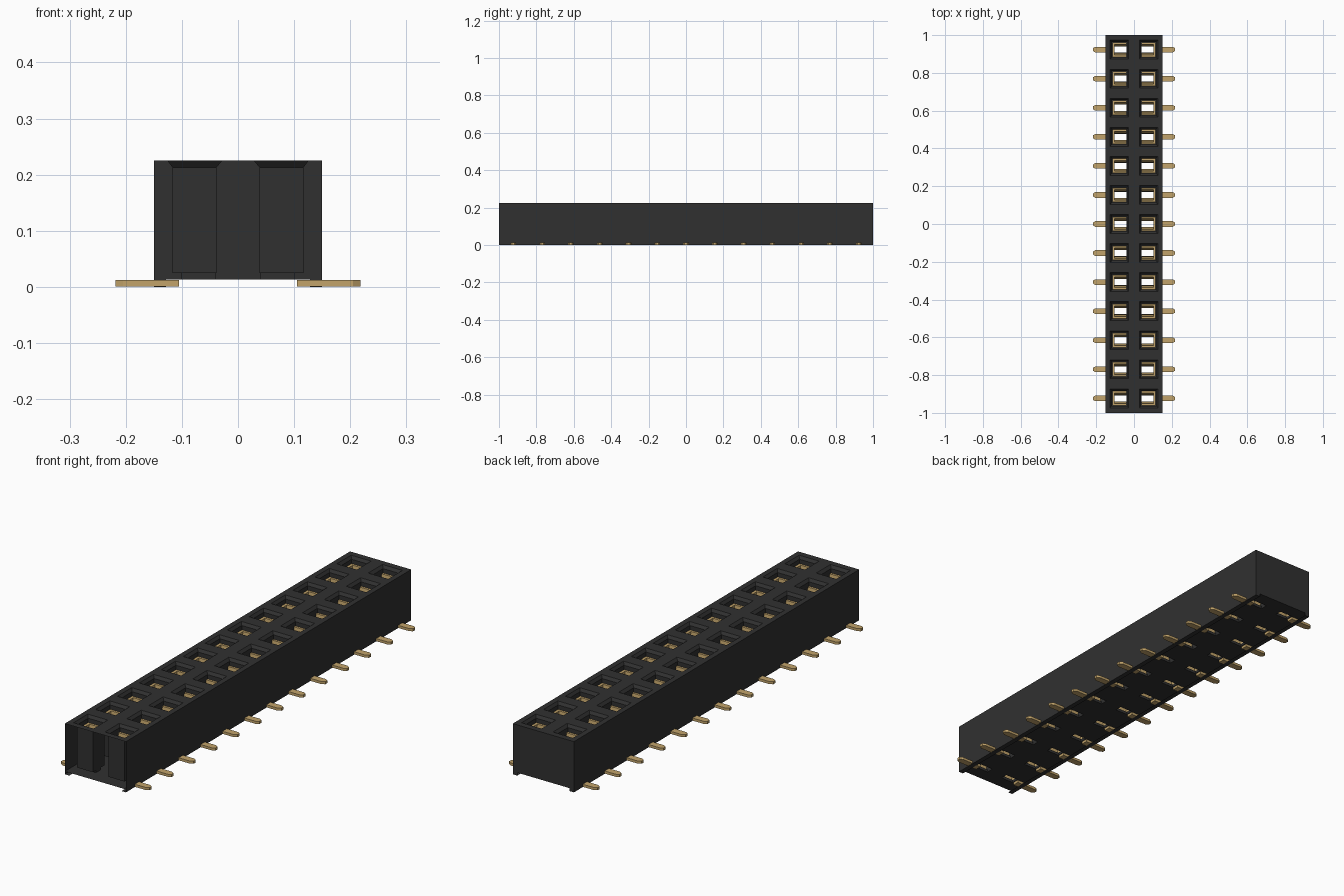
import bpy, bmesh

cube = bpy.data.objects.get("Cube")
if cube:
    bpy.data.objects.remove(cube)


def material(name, color):
    m = bpy.data.materials.new(name)
    m.use_nodes = True
    m.diffuse_color = color
    m.node_tree.nodes["Principled BSDF"].inputs["Base Color"].default_value = color
    return m


BLACK = material("black plastic", (0.03, 0.03, 0.03, 1))
GOLD = material("gold plating", (0.54, 0.37, 0.145, 1))

ROWS, PITCH = 13, 2 / 13
YS = [(i - (ROWS - 1) / 2) * PITCH for i in range(ROWS)]
SIDES = (-1, 1)
W, L, TOP, FLOOR = 0.15, 1.0, 0.225, 0.013


def finish(bm, name, mat, recalc=False):
    bmesh.ops.remove_doubles(bm, verts=bm.verts, dist=1e-5)
    if recalc:
        bmesh.ops.recalc_face_normals(bm, faces=bm.faces)
    me = bpy.data.meshes.new(name)
    bm.to_mesh(me)
    bm.free()
    me.materials.append(mat)
    ob = bpy.data.objects.new(name, me)
    bpy.context.collection.objects.link(ob)
    return ob


def face(bm, pts):
    return bm.faces.new([bm.verts.new(p) for p in pts])


def rect(x0, x1, y0, y1, z):
    return [(x0, y0, z), (x1, y0, z), (x1, y1, z), (x0, y1, z)]


def sheet(bm, z, xin, xout, hy, up):
    """Flat sheet with a rectangular hole at every socket."""
    xs = [-W, -xout, -xin, xin, xout, W]
    ys = [-L] + [y + s * hy for y in YS for s in SIDES] + [L]
    for i in range(len(xs) - 1):
        for j in range(len(ys) - 1):
            if i in (1, 3) and j % 2 == 1:
                continue
            p = rect(xs[i], xs[i + 1], ys[j], ys[j + 1], z)
            face(bm, p if up else p[::-1])


def prism(bm, outline, axis, a, b):
    """Extrude a 2D outline along an axis ('y' or 'z') from a to b."""
    def at(p, t):
        return (p[0], t, p[1]) if axis == 'y' else (p[0], p[1], t)
    n = len(outline)
    lo = [bm.verts.new(at(p, a)) for p in outline]
    hi = [bm.verts.new(at(p, b)) for p in outline]
    bm.faces.new(lo[::-1])
    bm.faces.new(hi)
    for i in range(n):
        k = (i + 1) % n
        bm.faces.new((lo[i], lo[k], hi[k], hi[i]))


# Housing: thin shell, open at the front end
bm = bmesh.new()
sheet(bm, TOP, 0.028, 0.126, 0.05, True)
sheet(bm, FLOOR, 0.04, 0.102, 0.016, False)
face(bm, [(W, -L, 0), (W, L, 0), (W, L, TOP), (W, -L, TOP)])
face(bm, [(-W, L, 0), (-W, -L, 0), (-W, -L, TOP), (-W, L, TOP)])
face(bm, [(W, L, FLOOR), (-W, L, FLOOR), (-W, L, TOP), (W, L, TOP)])

# Narrow feet along both long sides
for s in SIDES:
    x0, x1 = sorted((s * 0.128, s * W))
    face(bm, rect(x0, x1, -L, L, 0)[::-1])
    face(bm, [(x1, L, 0), (x0, L, 0), (x0, L, FLOOR), (x1, L, FLOOR)])

# Sockets: chamfered mouth, straight walls, slotted floor
RINGS = [(0.028, 0.126, 0.05, TOP), (0.038, 0.117, 0.04, 0.213),
         (0.038, 0.117, 0.04, 0.025), (0.04, 0.102, 0.016, 0.025),
         (0.04, 0.102, 0.016, FLOOR)]
for s in SIDES:
    for y in YS:
        loops = []
        for xi, xo, hy, z in RINGS:
            x0, x1 = sorted((s * xi, s * xo))
            loops.append(rect(x0, x1, y - hy, y + hy, z))
        for a, b in zip(loops, loops[1:]):
            for i in range(4):
                k = (i + 1) % 4
                face(bm, [a[i], a[k], b[k], b[i]])
finish(bm, "housing", BLACK)

# Contacts: a back plate and two cheeks leaning inwards
bm = bmesh.new()
for s in SIDES:
    for y in YS:
        back = [(s * 0.103, y - 0.038), (s * 0.115, y - 0.038),
                (s * 0.115, y + 0.038), (s * 0.103, y + 0.038)]
        prism(bm, back, 'z', 0.026, 0.195)
        for t in SIDES:
            profile = [(0.038, 0.195), (0.028, 0.195), (0.017, 0.11),
                       (0.024, 0.026), (0.034, 0.026), (0.027, 0.11)]
            ends = [[bm.verts.new((s * x, y + t * p, z)) for p, z in profile]
                    for x in (0.04, 0.103)]
            bm.faces.new(ends[0])
            bm.faces.new(ends[1][::-1])
            for i in range(6):
                k = (i + 1) % 6
                bm.faces.new((ends[0][i], ends[1][i], ends[1][k], ends[0][k]))
finish(bm, "contacts", GOLD, True)

# Solder tails: flat strips with clipped tips
bm = bmesh.new()
for s in SIDES:
    for y in YS:
        tip = [(0.105, -0.015), (0.205, -0.015), (0.218, -0.007),
               (0.218, 0.007), (0.205, 0.015), (0.105, 0.015)]
        prism(bm, [(s * x, y + d) for x, d in tip], 'z', 0.001, 0.0125)
finish(bm, "solder_tails", GOLD, True)
